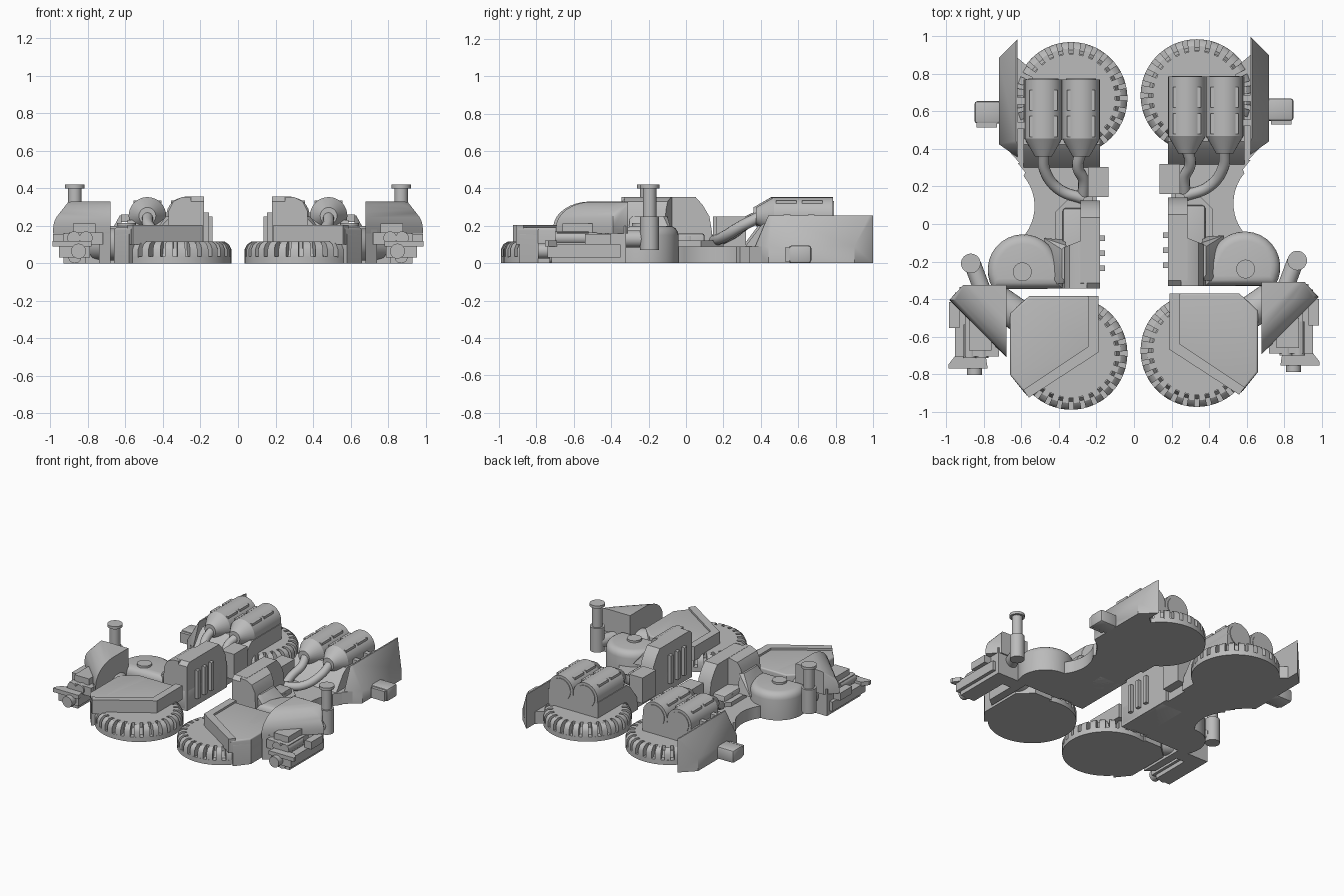
import bpy, bmesh, math
from mathutils import Vector, Matrix

cube = bpy.data.objects.get("Cube")
if cube:
    bpy.data.objects.remove(cube)

grey = bpy.data.materials.new("plain_grey")
grey.use_nodes = True
grey.diffuse_color = (0.5, 0.5, 0.5, 1)
grey.node_tree.nodes["Principled BSDF"].inputs["Base Color"].default_value = (0.5, 0.5, 0.5, 1)

SHIFT = -0.015  # the mirrored half sits slightly further forward


def emit(name, bm, smooth=True):
    """Make the left part and its mirrored right twin."""
    bmesh.ops.recalc_face_normals(bm, faces=bm.faces)
    for f in bm.faces:
        f.smooth = smooth
    for e in bm.edges:
        e.smooth = len(e.link_faces) == 2 and e.calc_face_angle(0) < math.radians(32)
    for side in ("left", "right"):
        if side == "right":
            bm.transform(Matrix.Translation((0, SHIFT, 0)) @ Matrix.Diagonal((-1, 1, 1, 1)))
            bmesh.ops.reverse_faces(bm, faces=bm.faces)
        me = bpy.data.meshes.new(f"{side}_{name}")
        bm.to_mesh(me)
        me.materials.append(grey)
        bpy.context.collection.objects.link(bpy.data.objects.new(me.name, me))
    bm.free()


def hull(name, pts):
    bm = bmesh.new()
    for p in pts:
        bm.verts.new(p)
    bmesh.ops.convex_hull(bm, input=bm.verts[:])
    bmesh.ops.dissolve_limit(bm, angle_limit=0.01, verts=bm.verts[:], edges=bm.edges[:])
    emit(name, bm)


def prism(name, poly, z0, z1, bevel=0.0):
    """Extrude an outline upwards, optionally rounding its top rim."""
    bm = bmesh.new()
    base = bm.faces.new([bm.verts.new((x, y, z0)) for x, y in poly])
    top = bmesh.ops.extrude_face_region(bm, geom=[base])["geom"]
    bmesh.ops.translate(bm, vec=(0, 0, z1 - z0), verts=[v for v in top if isinstance(v, bmesh.types.BMVert)])
    if not base.is_valid or len(bm.faces) == len(poly) + 1:
        bm.faces.new([v for v in bm.verts if v.co.z == z0][:len(poly)])
    if bevel:
        rim = [e for e in bm.edges if all(v.co.z > z1 - 1e-4 for v in e.verts)]
        bmesh.ops.bevel(bm, geom=rim, offset=bevel, segments=4, profile=0.5, affect="EDGES")
    emit(name, bm)


def box(name, x0, x1, y0, y1, z0, z1, bevel=0.0):
    bm = bmesh.new()
    size = Matrix.Diagonal((x1 - x0, y1 - y0, z1 - z0, 1))
    mid = Matrix.Translation(((x0 + x1) / 2, (y0 + y1) / 2, (z0 + z1) / 2))
    bmesh.ops.create_cube(bm, size=1, matrix=mid @ size)
    if bevel:
        bmesh.ops.bevel(bm, geom=bm.edges[:], offset=bevel, segments=2, profile=0.5, affect="EDGES")
    emit(name, bm)


def rod(name, a, b, r0, r1=None, sides=32):
    """Cylinder or cone between two points."""
    a, b = Vector(a), Vector(b)
    bm = bmesh.new()
    turn = (b - a).to_track_quat("Z", "Y").to_matrix().to_4x4()
    bmesh.ops.create_cone(bm, cap_ends=True, segments=sides, radius1=r0, radius2=r0 if r1 is None else r1,
                          depth=(b - a).length, matrix=Matrix.Translation((a + b) / 2) @ turn)
    emit(name, bm)


def pipe(name, pts, radius):
    for side, sx, dy in (("left", 1, 0), ("right", -1, SHIFT)):
        cu = bpy.data.curves.new(f"{side}_{name}", "CURVE")
        cu.dimensions, cu.bevel_depth, cu.bevel_resolution = "3D", radius, 4
        cu.use_fill_caps = True
        sp = cu.splines.new("BEZIER")
        sp.bezier_points.add(len(pts) - 1)
        for bp, (x, y, z) in zip(sp.bezier_points, pts):
            bp.co = (sx * x, y + dy, z)
            bp.handle_left_type = bp.handle_right_type = "AUTO"
        cu.materials.append(grey)
        bpy.context.collection.objects.link(bpy.data.objects.new(cu.name, cu))


def wheel(name, cx, cy, teeth=28):
    rod(name + "_base", (cx, cy, 0), (cx, cy, 0.035), 0.3, sides=56)
    rod(name + "_core", (cx, cy, 0), (cx, cy, 0.115), 0.235, sides=56)
    rod(name + "_groove", (cx, cy, 0), (cx, cy, 0.08), 0.27, 0.24, sides=56)
    # tread blocks, rounded over the shoulder
    profile = ((0.22, 0.03), (0.3, 0.03), (0.3, 0.075), (0.288, 0.1), (0.265, 0.115), (0.22, 0.115))
    bm = bmesh.new()
    for i in range(teeth):
        rings = []
        for k in (-0.31, 0.31):
            t = (i + 0.5 + k) * math.tau / teeth
            rings.append([bm.verts.new((cx + r * math.cos(t), cy + r * math.sin(t), z)) for r, z in profile])
        a, b = rings
        bm.faces.new(a)
        bm.faces.new(b[::-1])
        for j in range(len(a)):
            k = (j + 1) % len(a)
            bm.faces.new((a[j], b[j], b[k], a[k]))
    emit(name + "_tread", bm)


def arc(cx, cy, r, a0, a1, n=16):
    return [(cx + r * math.cos(math.radians(a0 + (a1 - a0) * i / n)),
             cy + r * math.sin(math.radians(a0 + (a1 - a0) * i / n))) for i in range(n + 1)]


wheel("rear_wheel", 0.335, 0.685)
wheel("front_wheel", 0.335, -0.675)

# Rear housing with a sloped front
hull("rear_housing", [(x, y, z) for x in (0.18, 0.59) for y, z in
                      ((0.785, 0), (0.785, 0.23), (0.44, 0.23), (0.4, 0.2), (0.31, 0.08), (0.31, 0))])
prism("rear_base", [(0.5, 0.33), (0.6, 0.33), (0.71, 0.45), (0.71, 0.88), (0.62, 0.9), (0.5, 0.8)], 0, 0.09)

# Outer fin leaning inwards
hull("rear_fin", [(0.62, 1, 0), (0.62, 1, 0.255), (0.63, 0.98, 0.255), (0.63, 0.46, 0.255), (0.62, 0.44, 0.255),
                  (0.72, 0.9, 0), (0.72, 0.9, 0.09), (0.72, 0.44, 0), (0.72, 0.44, 0.09), (0.62, 0.37, 0), (0.62, 0.37, 0.09)])
box("fin_stub", 0.7, 0.85, 0.55, 0.67, 0, 0.095, 0.015)
box("stub_lip", 0.73, 0.84, 0.53, 0.56, 0.01, 0.085)

# Twin canisters with vents and cones
for n, cx in enumerate((0.282, 0.483), 1):
    rod(f"canister_{n}", (cx, 0.47, 0.253), (cx, 0.785, 0.253), 0.1)
    rod(f"canister_disc_{n}", (cx, 0.78, 0.253), (cx, 0.79, 0.253), 0.08)
    rod(f"canister_cone_{n}", (cx, 0.375, 0.253), (cx, 0.47, 0.253), 0.045, 0.1)
    for s in (-1, 1):
        for y in (0.48, 0.62):
            box(f"canister_vent_{n}", cx + s * 0.066 - 0.009, cx + s * 0.066 + 0.009, y, y + 0.11, 0.315, 0.336)
for y in (0.54, 0.67):
    box("canister_lug", 0.57, 0.625, y - 0.018, y + 0.018, 0.22, 0.26)

# Feed pipes
pipe("inner_pipe", [(0.282, 0.4, 0.25), (0.3, 0.32, 0.21), (0.27, 0.25, 0.16), (0.27, 0.17, 0.12)], 0.03)
pipe("outer_pipe", [(0.483, 0.4, 0.25), (0.475, 0.3, 0.2), (0.4, 0.2, 0.14), (0.27, 0.15, 0.12)], 0.03)

# Limb and elbow
prism("limb", [(0.2, -0.3), (0.2, 0.34), (0.62, 0.34), (0.58, 0.29)] + arc(0.78, 0.11, 0.25, 140, 216, 10)
      + [(0.62, -0.3)], 0, 0.09)
prism("limb_ridge", [(0.22, 0), (0.22, 0.2), (0.3, 0.2), (0.42, 0.08), (0.42, -0.1)], 0, 0.12)
prism("elbow", arc(0.59, -0.23, 0.19, -32, 160) + [(0.38, -0.12), (0.38, -0.33)], 0, 0.2, 0.05)
rod("elbow_cap", (0.595, -0.24, 0.19), (0.595, -0.24, 0.215), 0.05)
rod("limb_button", (0.335, 0.01, 0.08), (0.335, 0.01, 0.145), 0.048)

# Tall inner block with slanted outer cover and ribs
box("inner_base", 0.18, 0.38, -0.33, 0.1, 0, 0.16, 0.015)
hull("tall_block", [(x, y, z) for x in (0.18, 0.285) for y, z in
                    ((-0.33, 0), (-0.33, 0.33), (-0.3, 0.355), (0.05, 0.355), (0.09, 0.31),
                     (0.125, 0.25), (0.14, 0.16), (0.14, 0))])
hull("block_cover", [(x, y, z) for x, z in ((0.25, 0.1), (0.25, 0.355), (0.3, 0.353), (0.345, 0.33), (0.37, 0.28), (0.38, 0.1))
                     for y in (-0.33, -0.06 - (x - 0.25) * 0.4)])
hull("cover_plate", [(0.37, -0.3, 0.12), (0.37, -0.07, 0.12), (0.48, -0.31, 0.12), (0.48, -0.06, 0.12),
                     (0.385, -0.27, 0.25), (0.385, -0.12, 0.25), (0.36, -0.3, 0.25), (0.36, -0.1, 0.25)])
for y in (-0.22, -0.14, -0.06):
    box("block_rib", 0.155, 0.19, y - 0.015, y + 0.015, 0.06, 0.27)
box("inner_bracket", 0.135, 0.245, 0.16, 0.32, 0.06, 0.25)

# Front pad over the wheel, with a raised rim
prism("front_pad", [(0.2, -0.37), (0.56, -0.37), (0.66, -0.46), (0.66, -0.79), (0.57, -0.9), (0.2, -0.66)], 0.1, 0.19, 0.012)
prism("front_pad_skirt", [(0.42, -0.37), (0.56, -0.37), (0.66, -0.46), (0.66, -0.79), (0.58, -0.89), (0.5, -0.8)], 0, 0.19, 0.04)
prism("pad_rim_side", [(0.19, -0.37), (0.245, -0.37), (0.245, -0.64), (0.19, -0.67)], 0.1, 0.205)
prism("pad_rim_front", [(0.19, -0.67), (0.245, -0.64), (0.59, -0.87), (0.56, -0.91)], 0.1, 0.205)
rod("pad_arm", (0.75, -0.38, 0.1), (0.52, -0.54, 0.1), 0.085)

# Corner hood, rounded over its diagonal face
layers = [(1.375, 0.16)] + [(1.375 - 0.2 * (1 - math.cos(t)), 0.19 + 0.14 * math.sin(t))
                            for t in (math.pi / 2 * i / 8 for i in range(9))]
hull("corner_hood", [p for c, z in layers for p in
                     ((0.68, 0.68 - c, z), (c - 0.39, -0.39, z), (min(0.91, c - 0.31), -0.31, z), (0.68, -0.31, z))])
prism("hood_wall", [(0.68, -0.31), (0.74, -0.31), (0.74, -0.64), (0.68, -0.69)], 0, 0.18)
box("hood_back", 0.68, 0.93, -0.42, -0.32, 0, 0.2)

# Exhaust stack
rod("stack_base", (0.87, -0.195, 0.07), (0.87, -0.195, 0.25), 0.05)
rod("stack_pipe", (0.87, -0.195, 0.2), (0.87, -0.195, 0.4), 0.036)
rod("stack_cap", (0.87, -0.195, 0.4), (0.87, -0.195, 0.42), 0.052)
rod("stack_strut", (0.86, -0.2, 0.13), (0.8, -0.36, 0.13), 0.045)

# Tool cluster under the hood
box("tool_body", 0.79, 0.955, -0.74, -0.35, 0.03, 0.1)
box("tool_top", 0.72, 0.9, -0.69, -0.45, 0.1, 0.165)
box("tool_sight", 0.76, 0.88, -0.66, -0.5, 0.16, 0.212)
box("tool_side", 0.93, 0.985, -0.54, -0.4, 0.1, 0.155)
prism("tool_flare", [(0.78, -0.755), (0.99, -0.755), (0.99, -0.735), (0.955, -0.69), (0.79, -0.69)], 0.09, 0.12)
for x in (0.81, 0.875):
    rod("tool_barrel", (x, -0.7, 0.135), (x, -0.52, 0.135), 0.035, sides=20)
rod("tool_muzzle", (0.85, -0.79, 0.065), (0.85, -0.72, 0.065), 0.04, sides=20)
rod("tool_drum", (0.87, -0.73, 0.035), (0.87, -0.45, 0.035), 0.035, sides=20)
box("tool_foot", 0.81, 0.93, -0.72, -0.4, 0, 0.04)
